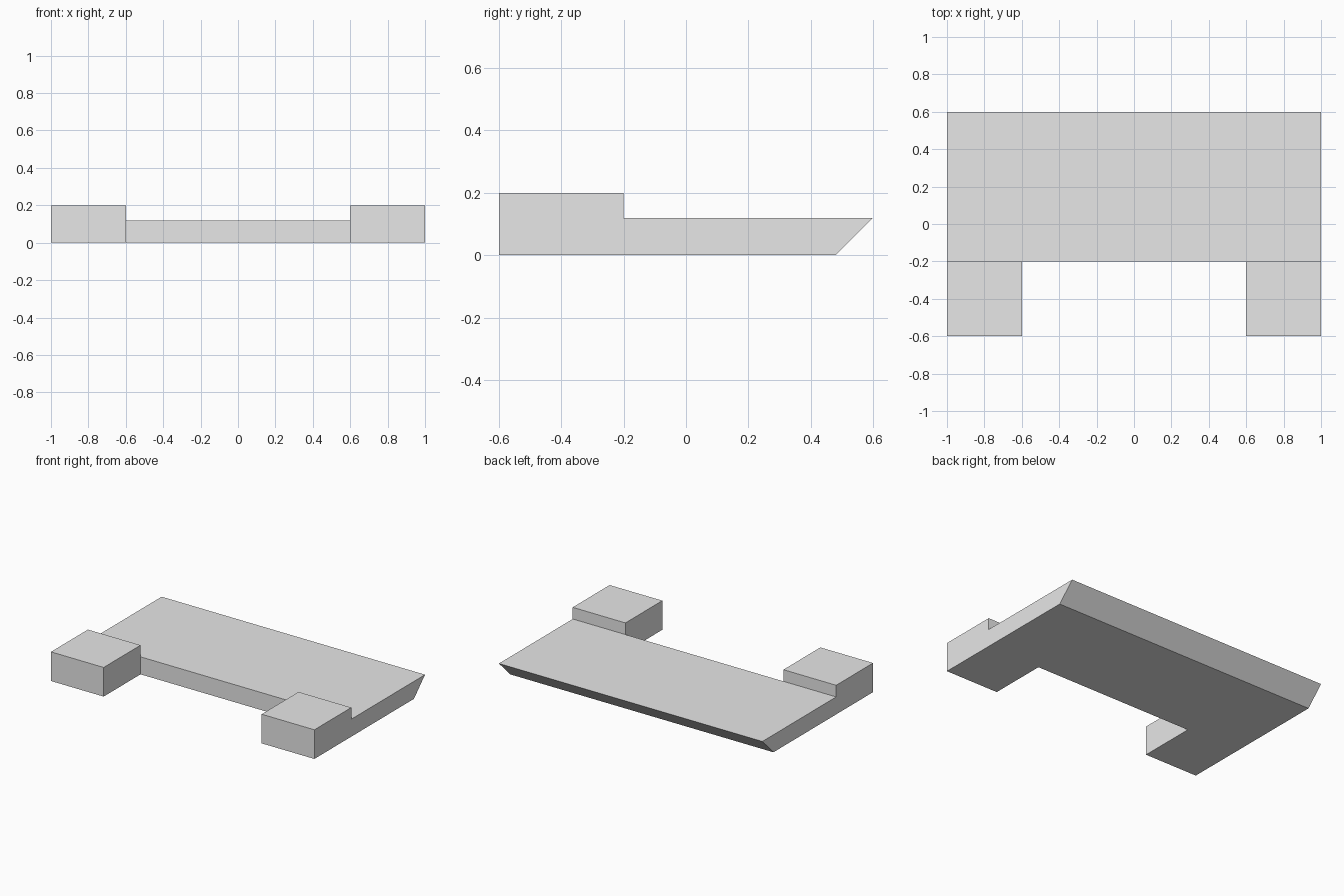
import bpy, bmesh

if "Cube" in bpy.data.objects:
    bpy.data.objects.remove(bpy.data.objects["Cube"])

grey = bpy.data.materials.new("plain grey")
grey.diffuse_color = (0.8, 0.8, 0.8, 1)
grey.use_nodes = True
grey.node_tree.nodes["Principled BSDF"].inputs["Base Color"].default_value = grey.diffuse_color


def extrude_profile(name, profile, half_width):
    """Extrude a (y, z) outline along x, centred on x = 0."""
    bm = bmesh.new()
    face = bm.faces.new([bm.verts.new((-half_width, y, z)) for y, z in profile])
    new = bmesh.ops.extrude_face_region(bm, geom=[face], use_keep_orig=True)["geom"]
    verts = [v for v in new if isinstance(v, bmesh.types.BMVert)]
    bmesh.ops.translate(bm, vec=(2 * half_width, 0, 0), verts=verts)
    bmesh.ops.recalc_face_normals(bm, faces=bm.faces)
    mesh = bpy.data.meshes.new(name)
    bm.to_mesh(mesh)
    bm.free()
    mesh.materials.append(grey)
    obj = bpy.data.objects.new(name, mesh)
    bpy.context.collection.objects.link(obj)
    return obj


# Slab with undercut rear edge and raised front step
body = extrude_profile("stepped_base", [
    (-0.6, 0), (0.48, 0), (0.6, 0.12), (-0.2, 0.12), (-0.2, 0.2), (-0.6, 0.2)], 1.0)

# Front gap that leaves one raised block at each side
cutter = extrude_profile("front_gap_cutter", [
    (-0.8, -0.2), (-0.2, -0.2), (-0.2, 0.4), (-0.8, 0.4)], 0.6)
cutter.hide_render = True
cutter.hide_set(True)

gap = body.modifiers.new("front gap", "BOOLEAN")
gap.operation = "DIFFERENCE"
gap.solver = "EXACT"
gap.object = cutter

# Bake the cut into the body and drop the cutter
bpy.context.view_layer.update()
deps = bpy.context.evaluated_depsgraph_get()
cut_mesh = bpy.data.meshes.new_from_object(body.evaluated_get(deps))
body.modifiers.clear()
body.data = cut_mesh
bpy.data.objects.remove(cutter)
